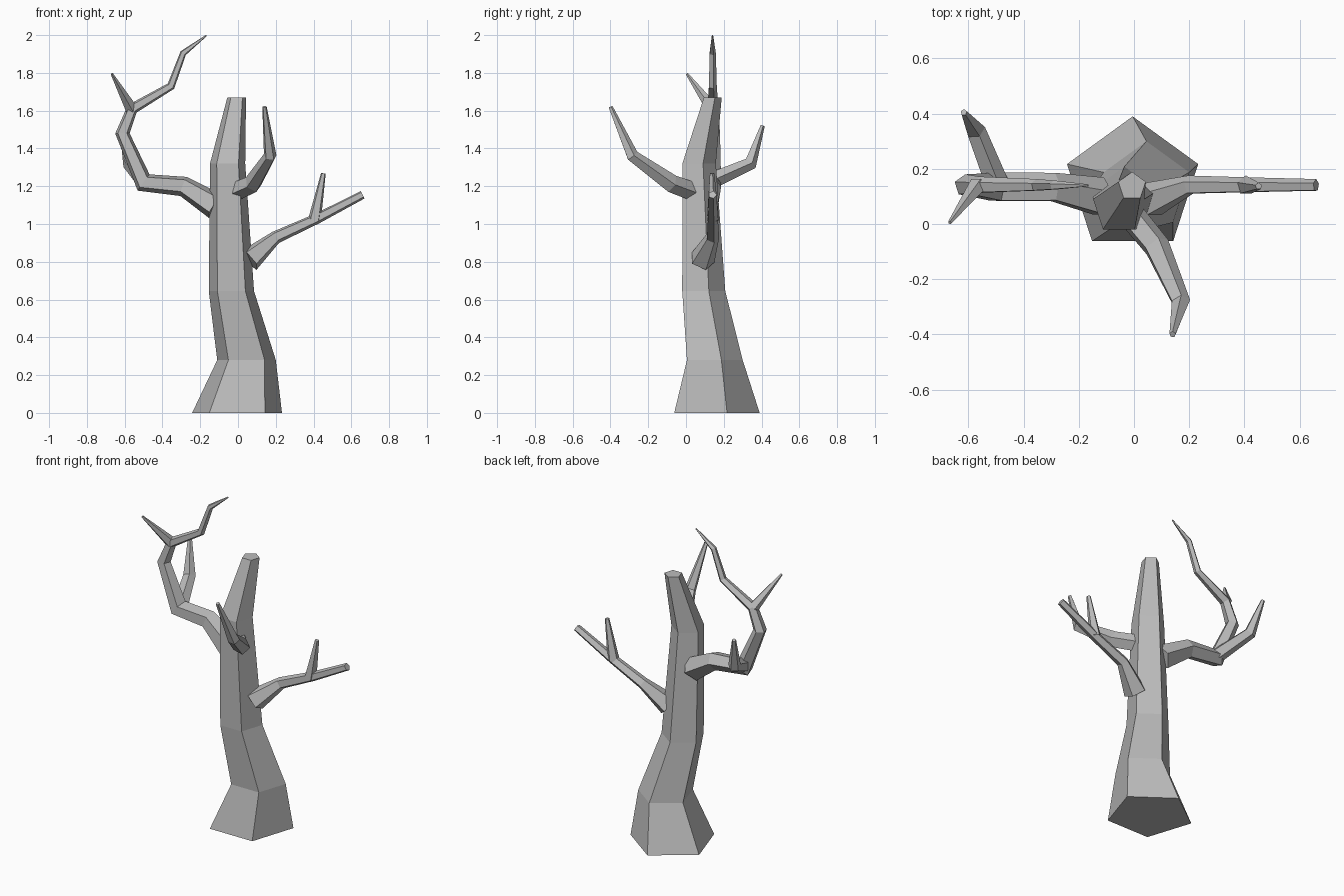
import bpy, bmesh, math
from mathutils import Vector

cube = bpy.data.objects.get("Cube")
if cube:
    bpy.data.objects.remove(cube, do_unlink=True)

SIDES = 5
X, Y, Z = Vector((1, 0, 0)), Vector((0, 1, 0)), Vector((0, 0, 1))

bark = bpy.data.materials.new("grey_bark")
bark.use_nodes = True
GREY = (0.5, 0.5, 0.5, 1)
bark.diffuse_color = GREY
bark.node_tree.nodes["Principled BSDF"].inputs["Base Color"].default_value = GREY


def limb(name, path, ref, level=False):
    """Five-sided tapered tube through (x, y, z, radius) stations.
    ref is the direction of the first corner; level keeps the rings horizontal."""
    points = [Vector(p[:3]) for p in path]
    bm = bmesh.new()
    rings = []
    u = ref
    for i, (c, station) in enumerate(zip(points, path)):
        # Mitre each ring between the neighbouring segments
        tangent = Vector()
        if i > 0:
            tangent += (c - points[i - 1]).normalized()
        if i < len(points) - 1:
            tangent += (points[i + 1] - c).normalized()
        tangent = Z if level else tangent.normalized()
        u = (u - tangent * u.dot(tangent)).normalized()
        v = tangent.cross(u)
        ring = []
        for k in range(SIDES):
            a = math.tau * k / SIDES
            ring.append(bm.verts.new(c + station[3] * (u * math.cos(a) + v * math.sin(a))))
        rings.append(ring)
    for low, high in zip(rings, rings[1:]):
        for k in range(SIDES):
            n = (k + 1) % SIDES
            bm.faces.new((low[k], low[n], high[n], high[k]))
    bm.faces.new(rings[0])
    bm.faces.new(rings[-1])
    bmesh.ops.recalc_face_normals(bm, faces=bm.faces)
    mesh = bpy.data.meshes.new(name)
    bm.to_mesh(mesh)
    bm.free()
    mesh.materials.append(bark)
    obj = bpy.data.objects.new(name, mesh)
    bpy.context.collection.objects.link(obj)
    return obj


# Trunk with flared foot and cut-off top
limb("trunk", [(-.005, .14, 0, .25), (.045, .137, .28, .163), (-.035, .082, .645, .126),
               (-.055, .06, 1.32, .098), (-.007, .137, 1.67, .052)], Y, level=True)

# Long crooked branch on the right, with two offshoots
limb("right_branch", [(-.12, .095, 1.095, .075), (-.29, .13, 1.2, .056), (-.5, .13, 1.22, .056),
                      (-.612, .14, 1.48, .04), (-.56, .14, 1.61, .032), (-.355, .14, 1.73, .023),
                      (-.29, .14, 1.905, .018), (-.167, .14, 1.998, .004)], Y)
limb("right_upper_twig", [(-.565, .14, 1.61, .034), (-.668, .005, 1.795, .007)], X)
limb("right_back_twig", [(-.5, .15, 1.235, .045), (-.575, .34, 1.32, .037),
                         (-.617, .405, 1.52, .012)], X)

# Upturned branch on the front
limb("front_branch", [(-.01, .03, 1.175, .052), (.08, -.08, 1.215, .05),
                      (.17, -.285, 1.36, .035), (.14, -.4, 1.62, .012)], X)

# Straighter branch on the left, with one offshoot
limb("left_branch", [(.06, .085, .81, .068), (.2, .14, .93, .036),
                     (.42, .14, 1.03, .029), (.66, .14, 1.155, .023)], Y)
limb("left_twig", [(.405, .14, 1.02, .036), (.452, .137, 1.268, .013)], Y)
